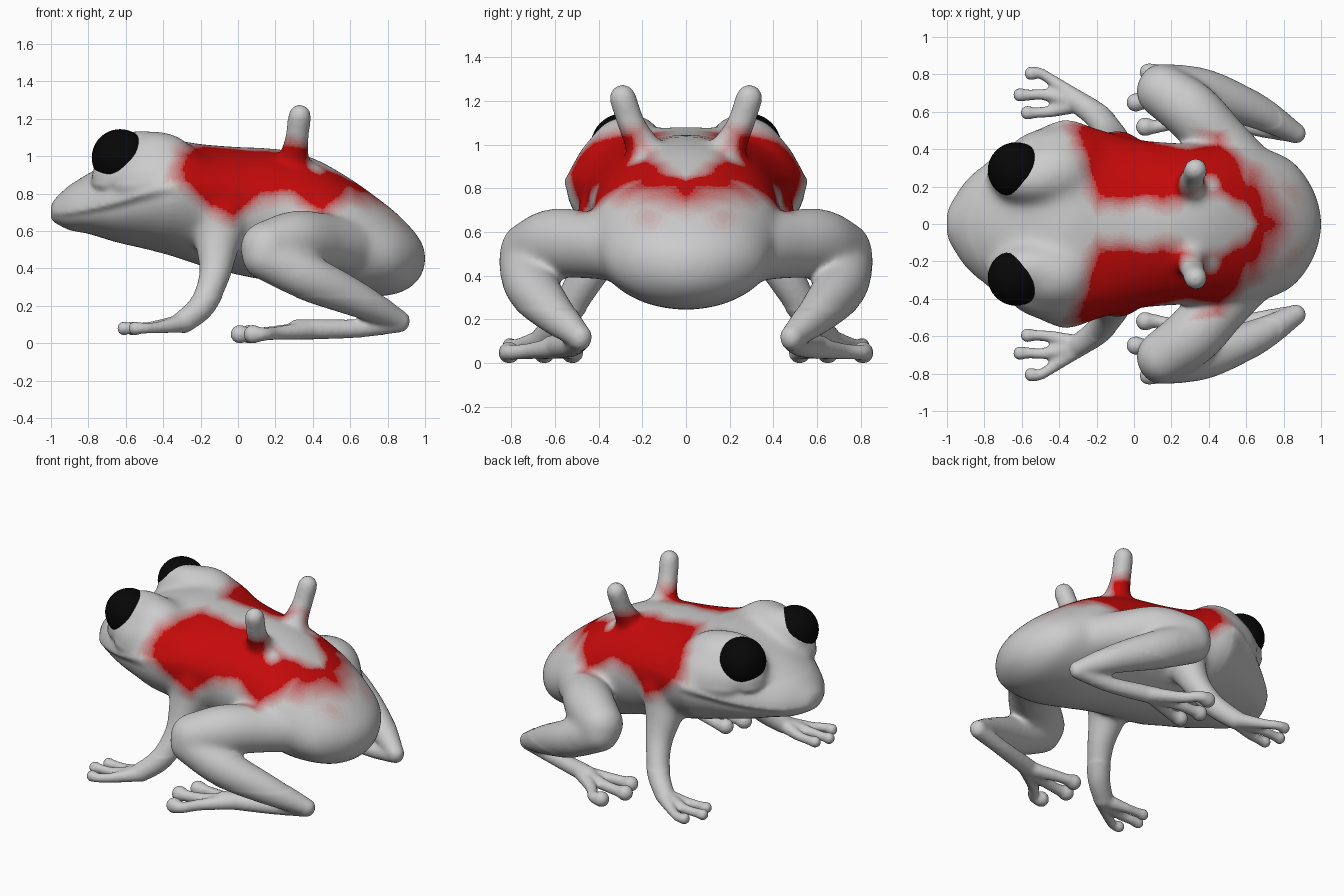
import bpy, bmesh, math
from mathutils import Vector, Matrix, noise

if "Cube" in bpy.data.objects:
    bpy.data.objects.remove(bpy.data.objects["Cube"])


def spline(pts, n):
    """Catmull-Rom through tuples of any length."""
    pts = [Vector(p) for p in pts]
    out = []
    for i in range(len(pts) - 1):
        a, b, c, d = pts[max(i - 1, 0)], pts[i], pts[i + 1], pts[min(i + 2, len(pts) - 1)]
        for k in range(n):
            t = k / n
            out.append(b + (c - a) * (t / 2) + (a * 2 - b * 5 + c * 4 - d) * (t * t / 2)
                       + (b * 3 - a - c * 3 + d) * (t ** 3 / 2))
    return out + [pts[-1]]


def skin_rings(bm, rings):
    rings = [[bm.verts.new(p) for p in r] for r in rings]
    n = len(rings[0])
    for a, b in zip(rings, rings[1:]):
        for i in range(n):
            bm.faces.new((a[i], a[(i + 1) % n], b[(i + 1) % n], b[i]))
    bm.faces.new(rings[0][::-1])
    bm.faces.new(rings[-1])


def ball(bm, c, r):
    bmesh.ops.create_uvsphere(bm, u_segments=32, v_segments=20, radius=1,
                              matrix=Matrix.Translation(c) @ Matrix.Diagonal((*r, 1)))


def limb(bm, pts):
    """Round tapering tube along (x, y, z, radius) points, made on both sides."""
    for side in (1, -1):
        path = spline([(x, y * side, z, r) for x, y, z, r in pts], 8)
        u = Vector((0.31, 0.2, 0.93))
        rings = []
        for i, p in enumerate(path):
            d = (path[min(i + 1, len(path) - 1)] - path[max(i - 1, 0)]).to_3d().normalized()
            u = (u - d * u.dot(d)).normalized()
            v = d.cross(u)
            rings.append([p.to_3d() + (u * math.cos(a) + v * math.sin(a)) * p[3]
                          for a in (math.tau * k / 20 for k in range(20))])
        skin_rings(bm, rings)
        for p in (path[0], path[-1]):
            ball(bm, p.to_3d(), (p[3],) * 3)


bm = bmesh.new()

# Head and trunk: x, top, widest height, bottom, half width, jaw inset
sections = [
    (-1.0, .735, .70, .67, .05, .6), (-.98, .775, .69, .65, .11, .80), (-.9, .85, .69, .61, .23, .88),
    (-.8, .915, .705, .59, .32, .90), (-.65, .99, .74, .545, .43, .91), (-.5, 1.055, .785, .51, .515, .93),
    (-.35, 1.09, .82, .47, .56, .98), (-.2, 1.07, .82, .42, .51, 1), (0, 1.055, .78, .37, .455, 1),
    (.2, 1.045, .72, .33, .435, 1), (.4, .995, .66, .28, .43, 1), (.6, .885, .57, .25, .43, 1),
    (.8, .74, .49, .26, .365, 1), (.9, .65, .48, .29, .28, 1), (.97, .565, .47, .35, .16, 1),
    (1.0, .50, .46, .42, .05, 1)]
angles = [math.tau * (k + .5) / 48 for k in range(48)]
rings = []
for x, top, mid, bot, w, jaw in spline(sections, 6):
    rings.append([(x, w * math.cos(a) * (jaw if math.sin(a) < 0 else 1),
                   mid + math.sin(a) * ((top - mid) if math.sin(a) > 0 else (mid - bot)))
                  for a in angles])
skin_rings(bm, rings)

# Brows and bulges around the eyes
for s in (1, -1):
    ball(bm, (-.43, .275 * s, .955), (.22, .18, .185))
    ball(bm, (-.53, .235 * s, .98), (.24, .135, .168))
    ball(bm, (-.40, .32 * s, .87), (.30, .20, .20))
    ball(bm, (-.64, .28 * s, .90), (.15, .13, .13))

# Back stalks
limb(bm, [(.30, .16, .90, .12), (.30, .20, 1.0, .082), (.315, .25, 1.1, .066), (.33, .29, 1.222, .066)])

# Front legs and fingers
limb(bm, [(-.09, .33, .68, .17), (-.11, .40, .52, .118), (-.125, .475, .37, .086),
          (-.19, .57, .21, .072), (-.29, .645, .12, .062)])
for ex, ey, mx, my in ((-.55, .805, -.42, .755), (-.61, .69, -.46, .69), (-.57, .595, -.43, .605)):
    limb(bm, [(-.28, .65, .115, .052), (mx, my, .09, .033), (ex + .05, ey, .085, .03), (ex, ey, .085, .038)])

# Hind legs: thigh, shin, foot, toes
limb(bm, [(.58, .32, .53, .15), (.46, .44, .545, .155), (.31, .60, .555, .16), (.155, .71, .515, .144)])
limb(bm, [(.15, .73, .47, .13), (.38, .705, .355, .125), (.65, .605, .235, .095), (.865, .485, .125, .055)])
limb(bm, [(.865, .485, .115, .052), (.65, .52, .085, .05), (.42, .58, .08, .055), (.32, .61, .08, .055)])
for ex, ey, mx, my in ((.08, .81, .22, .72), (.01, .65, .18, .64), (.06, .52, .2, .54)):
    limb(bm, [(.38, .6, .075, .05), (mx, my, .06, .037), (ex + .06, ey, .053, .036), (ex, ey, .053, .051)])

bmesh.ops.recalc_face_normals(bm, faces=bm.faces)
me = bpy.data.meshes.new("frog_body")
bm.to_mesh(me)
bm.free()
body = bpy.data.objects.new("frog_body", me)
bpy.context.collection.objects.link(body)

# Fuse all parts into one skin
mod = body.modifiers.new("fuse", 'REMESH')
mod.mode = 'VOXEL'
mod.voxel_size = .0125
dg = bpy.context.evaluated_depsgraph_get()
fused = bpy.data.meshes.new_from_object(body.evaluated_get(dg))
body.modifiers.clear()
body.data = fused
bm = bmesh.new()
bm.from_mesh(fused)


def soften(verts, times):
    for _ in range(times):
        bmesh.ops.smooth_vert(bm, verts=verts, factor=.5, use_axis_x=True, use_axis_y=True, use_axis_z=True)


soften(bm.verts[:], 3)
soften([v for v in bm.verts if v.co.z > .25 and (v.co.x > -.35 or v.co.z > .85)], 20)
soften([v for v in bm.verts if v.co.z > .86 and v.co.x < .2], 40)
drop = min(v.co.z for v in bm.verts)
bmesh.ops.translate(bm, verts=bm.verts, vec=(0, 0, -drop))


# Red marking on the back and flanks
def table(pts, x):
    for (x0, y0), (x1, y1) in zip(pts, pts[1:]):
        if x <= x1:
            return y0 + (y1 - y0) * max(0, (x - x0) / (x1 - x0))
    return pts[-1][1]


LOWER = [(-.36, .90), (-.3, .82), (-.15, .70), (-.02, .65), (.08, .74), (.22, .78), (.35, .72),
         (.45, .67), (.54, .73), (.6, .79), (.7, .75), (.9, .66)]
INNER = [(-.36, .3), (-.2, .10), (.25, .10), (.36, .2), (.5, .13), (.62, .05), (.68, -.1), (.95, -.1)]


def redness(p):
    x, y, z = p.x, abs(p.y), p.z
    edges = [(z - table(LOWER, x)) / .11 + .5, (y - table(INNER, x)) / .11 + .5,
             (x + .17 + .34 * y) / .11 + .5, (.83 - x - .4 * y) / .14 + .5, (1.08 - z) / .08 + .5,
             (math.hypot(x - .41, y - .2) - .03) / .07 + .5]
    if x > .1:
        edges.append((.49 - y) / .05 + .5)
    s = min(edges) + .3 * noise.noise(Vector((x, y, z)) * 9)
    spot = .3 * max(0, 1 - math.hypot(y - .17, z - .67) / .1) if x > .6 else 0
    return max(0, min(1, max(s, spot))) if min(edges) > -.1 or spot else 0


STEPS = 12
fused.materials.clear()
fused.materials.append(None)
for k in range(1, STEPS + 1):
    t = k / STEPS
    m = bpy.data.materials.new("red_marking_%d" % k)
    m.diffuse_color = (.62 - .06 * t, .62 - .617 * t, .62 - .617 * t, 1)
    m.use_nodes = True
    m.node_tree.nodes["Principled BSDF"].inputs["Base Color"].default_value = m.diffuse_color
    fused.materials.append(m)
for f in bm.faces:
    f.smooth = True
    f.material_index = round(redness(f.calc_center_median()) * STEPS)
bm.to_mesh(fused)
bm.free()

# Eyes
black = bpy.data.materials.new("eye_black")
black.diffuse_color = (.002, .002, .002, 1)
black.use_nodes = True
black.node_tree.nodes["Principled BSDF"].inputs["Base Color"].default_value = black.diffuse_color
for name, s in (("left_eye", -1), ("right_eye", 1)):
    bm = bmesh.new()
    ball(bm, (-.63, .287 * s, .992), (.152, .150, .152))
    for f in bm.faces:
        f.smooth = True
    em = bpy.data.meshes.new(name)
    bm.to_mesh(em)
    bm.free()
    em.materials.append(black)
    bpy.context.collection.objects.link(bpy.data.objects.new(name, em))
